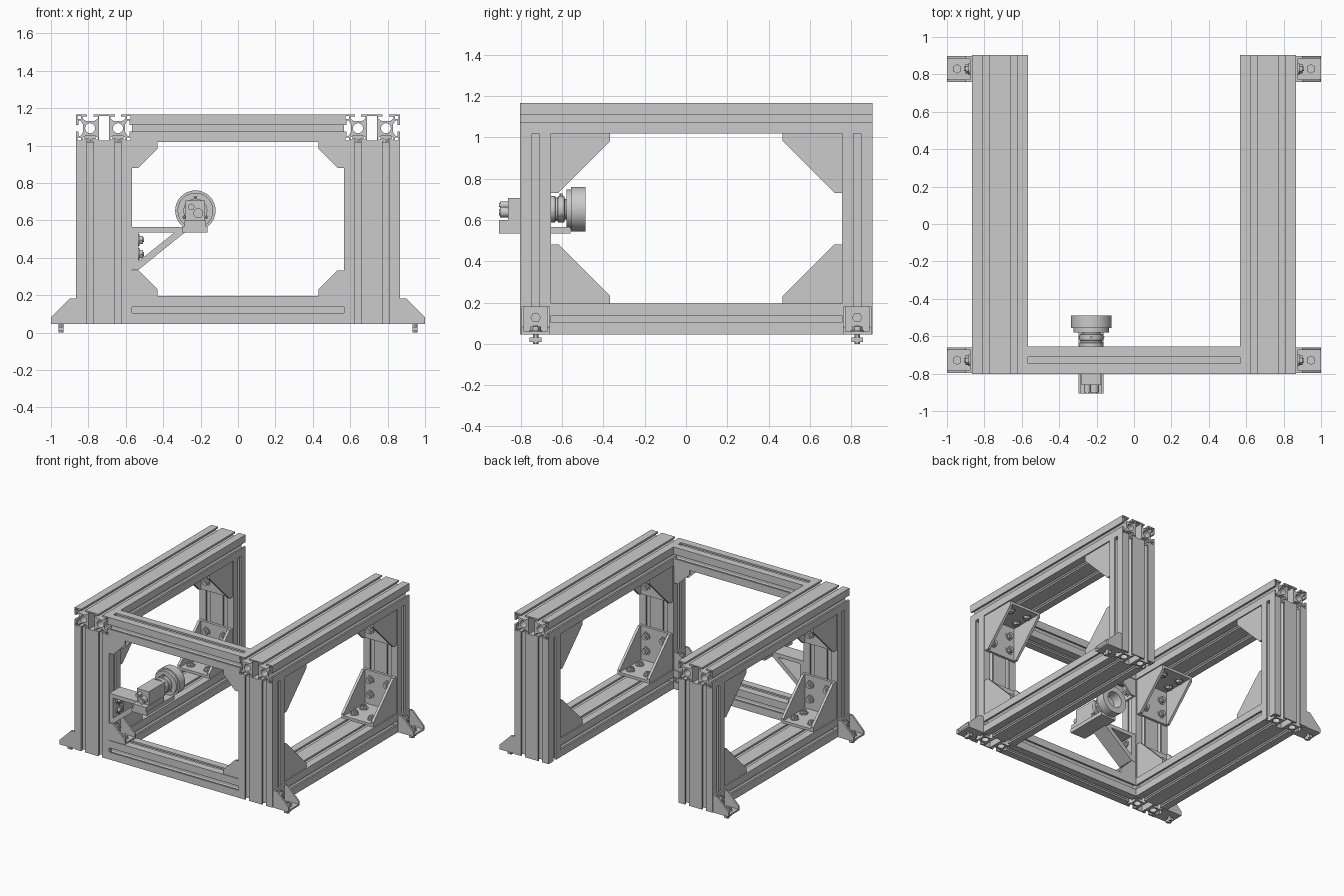
import bpy, bmesh, math
from mathutils import Matrix, Vector

if "Cube" in bpy.data.objects:
    bpy.data.objects.remove(bpy.data.objects["Cube"])

H = 0.0745                      # half of one profile cell
C = 2 * H
XI, XO = 0.567, 0.567 + 2 * C   # inner and outer faces of the side frames
XC = XI + C
YF, YB = -0.803, 0.904          # front and back faces
Z0, Z1 = 0.046, 1.018           # underside of frame, underside of top beams


def finish(bm, name):
    bmesh.ops.recalc_face_normals(bm, faces=bm.faces)
    me = bpy.data.meshes.new(name)
    bm.to_mesh(me)
    bm.free()
    ob = bpy.data.objects.new(name, me)
    bpy.context.collection.objects.link(ob)
    return ob


def box(bm, lo, hi, M=Matrix()):
    lo, hi = Vector(lo), Vector(hi)
    s = Matrix.Diagonal((*(hi - lo), 1))
    bmesh.ops.create_cube(bm, size=1, matrix=M @ Matrix.Translation((lo + hi) / 2) @ s)


def cyl(bm, r, z0, z1, M, n=20):
    bmesh.ops.create_cone(bm, cap_ends=True, segments=n, radius1=r, radius2=r, depth=z1 - z0,
                          matrix=M @ Matrix.Translation((0, 0, (z0 + z1) / 2)))


def prism(bm, pts, y0, y1, M=Matrix()):
    # polygon in local xz, extruded along y
    a = [bm.verts.new(M @ Vector((x, y0, z))) for x, z in pts]
    b = [bm.verts.new(M @ Vector((x, y1, z))) for x, z in pts]
    bm.faces.new(a)
    bm.faces.new(b)
    for i in range(len(pts)):
        j = (i + 1) % len(pts)
        bm.faces.new((a[i], a[j], b[j], b[i]))


# Slotted profile section with hollow chambers
def section(cells):
    cx = [0] if cells == 1 else [-H, H]
    W = cells * H
    half = [(H, .017), (H - .013, .017), (H - .013, .041), (.051, .041), (.038, .021)]
    slot = [(u, -v) for u, v in half] + half[::-1]

    def notch(c, n, t):
        return [(c + n[0] * u + t[0] * v, n[1] * u + t[1] * v) for u, v in slot]
    out = [(-W, -H)]
    for c in cx:
        out += notch(c, (0, -1), (1, 0))
    out += [(W, -H)] + notch(cx[-1], (1, 0), (0, 1)) + [(W, H)]
    for c in cx[::-1]:
        out += notch(c, (0, 1), (-1, 0))
    out += [(-W, H)] + notch(cx[0], (-1, 0), (0, -1))
    loops = [out]
    for c in cx:                # screw bores
        loops.append([(c + .027 * math.cos(k * math.pi / 10), .027 * math.sin(k * math.pi / 10))
                      for k in range(20)])
    for sx in (-1, 1):          # corner chambers
        for sy in (-1, 1):
            loops.append([(sx * (W - i), sy * (H - j)) for i, j in
                          ((.008, .008), (.026, .008), (.026, .026), (.008, .026))])
    if cells == 2:              # middle chamber
        loops.append([(-.026, -.066), (.026, -.066), (.026, .066), (-.026, .066)])
    return loops


def beam(name, cells, center, length, rot=(0, 0, 0)):
    cu = bpy.data.curves.new(name, 'CURVE')
    cu.dimensions, cu.fill_mode, cu.extrude = '2D', 'BOTH', length / 2
    for loop in section(cells):
        sp = cu.splines.new('POLY')
        sp.points.add(len(loop) - 1)
        for p, (x, y) in zip(sp.points, loop):
            p.co = (x, y, 0, 1)
        sp.use_cyclic_u = True
    tmp = bpy.data.objects.new(name + "_curve", cu)
    bpy.context.collection.objects.link(tmp)
    dg = bpy.context.evaluated_depsgraph_get()
    me = bpy.data.meshes.new_from_object(tmp.evaluated_get(dg))
    bpy.data.objects.remove(tmp)
    ob = bpy.data.objects.new(name, me)
    ob.location, ob.rotation_euler = center, rot
    bpy.context.collection.objects.link(ob)


# Bolt along local z: washer, hex head, shank and slot nut below the plate
def bolt(bm, M, t):
    cyl(bm, .032, t, t + .006, M)
    cyl(bm, .025, t + .006, t + .024, M, 6)
    cyl(bm, .012, t + .024, t + .03, M, 12)
    cyl(bm, .013, -.046, t, M, 12)
    prism(bm, [(-.013, -.038), (.013, -.038), (.013, -.016), (-.013, -.016)], -.029, .029, M)


# Angle bracket: two bolted legs along u and v, closed by two side walls
def bracket(name, origin, u, v, leg, width, t, spots):
    u, v = Vector(u), Vector(v)
    M = Matrix.Translation(origin) @ Matrix((u, u.cross(v), v)).transposed().to_4x4()
    swap = Matrix(((0, 0, 1, 0), (0, 1, 0, 0), (1, 0, 0, 0), (0, 0, 0, 1)))
    bm = bmesh.new()
    w = width / 2
    for S in (M, M @ swap):
        box(bm, (0, -w, 0), (leg, w, t), S)
        for a, b in spots:
            bolt(bm, S @ Matrix.Translation((a, b, 0)), t)
    tip = .036
    for s in (-1, 1):
        prism(bm, [(0, 0), (leg, 0), (leg, tip), (tip, leg), (0, leg)], s * w, s * (w - t), M)
    finish(bm, name)


X90, Y90 = (math.pi / 2, 0, 0), (0, math.pi / 2, 0)
big = [(a, b) for a in (.1, .215) for b in (-H, H)]
small = [(.081, 0)]
zt = Z1 + H
for s, side in ((-1, "left"), (1, "right")):
    # Side frames
    beam(side + "_top_beam", 2, (s * XC, (YF + YB) / 2, zt), YB - YF, X90)
    beam(side + "_bottom_beam", 2, (s * XC, (YF + YB) / 2, Z0 + H), YB - YF - 2 * C, X90)
    for d, end, y in ((1, "front", YF), (-1, "back", YB)):
        beam(f"{side}_{end}_post", 2, (s * XC, y + d * H, (Z0 + Z1) / 2), Z1 - Z0)
        yi = y + d * C
        bracket(f"{side}_{end}_upper_gusset", (s * XC, yi, Z1), (0, d, 0), (0, 0, -1),
                .287, .28, .02, big)
        bracket(f"{side}_{end}_lower_gusset", (s * XC, yi, Z0 + C), (0, d, 0), (0, 0, 1),
                .287, .28, .02, big)
        bracket(f"{side}_{end}_foot", (s * XO, y + d * H, Z0), (s, 0, 0), (0, 0, 1),
                .135, .138, .013, small)
    # Front corner brackets
    for k, lvl, z in ((-1, "upper", Z1), (1, "lower", Z0 + C)):
        bracket(f"{side}_{lvl}_corner_bracket", (s * XI, YF + H, z), (-s, 0, 0), (0, 0, k),
                .137, .138, .013, small)

# Front cross beams
beam("upper_cross_beam", 1, (0, YF + H, zt), 2 * XI, Y90)
beam("lower_cross_beam", 1, (0, YF + H, Z0 + H), 2 * XI, Y90)

# Triangular support arm on the left front post
bm = bmesh.new()
ya, yb = YF + .007, YF + C - .007
box(bm, (-XI, ya, .535), (-.163, yb, .565))
box(bm, (-XI, ya, .335), (-.533, yb, .535))
prism(bm, [(-.533, .335), (-.285, .535), (-.34, .535), (-.533, .38)], ya, yb)
for z in (.42, .495):
    bolt(bm, Matrix.Translation((-XI, YF + H, z)) @ Matrix.Rotation(math.pi / 2, 4, 'Y'), .034)
finish(bm, "support_arm")

# Mounting tray under the camera
bm = bmesh.new()
box(bm, (-.297, -.905, .535), (-.163, -.56, .566))
box(bm, (-.285, -.905, .566), (-.17, -.68, .6))
finish(bm, "camera_tray")

# Camera body with rear sockets
CX, CZ = -.228, .652
bm = bmesh.new()
box(bm, (CX - .052, -.862, .6), (CX + .052, -.66, .706))
for x, z, r in ((-.25, .672, .017), (-.213, .638, .026)):
    R = Matrix.Translation((x, 0, z)) @ Matrix.Rotation(-math.pi / 2, 4, 'X')
    cyl(bm, r, -.9, -.86, R)
    cyl(bm, r * .6, -.905, -.9, R)
finish(bm, "camera_body")

# Lens and ring light, turned about the y axis
prof = [(0, -.665), (.064, -.665), (.064, -.635), (.058, -.632), (.058, -.622), (.064, -.619),
        (.064, -.59), (.05, -.587), (.05, -.58), (.095, -.58), (.095, -.556), (.108, -.556),
        (.108, -.488), (.062, -.488), (.055, -.56), (0, -.56)]
bm = bmesh.new()
vs = [bm.verts.new((CX + r, y, CZ)) for r, y in prof]
es = [bm.edges.new(p) for p in zip(vs, vs[1:])]
bmesh.ops.spin(bm, geom=vs + es, cent=(CX, 0, CZ), axis=(0, 1, 0), angle=math.tau, steps=40)
bmesh.ops.remove_doubles(bm, verts=bm.verts, dist=1e-5)
for k in range(3):              # lens locking screws
    A = (Matrix.Translation((CX, -.605, CZ)) @ Matrix.Rotation(k * math.tau / 3, 4, 'Y'))
    cyl(bm, .007, .055, .076, A, 12)
finish(bm, "lens_and_ring_light")

# Smooth round parts, keep hard edges
for ob in bpy.context.scene.objects:
    ob.select_set(True)
    bpy.context.view_layer.objects.active = ob
bpy.ops.object.shade_smooth_by_angle(angle=math.radians(30))
